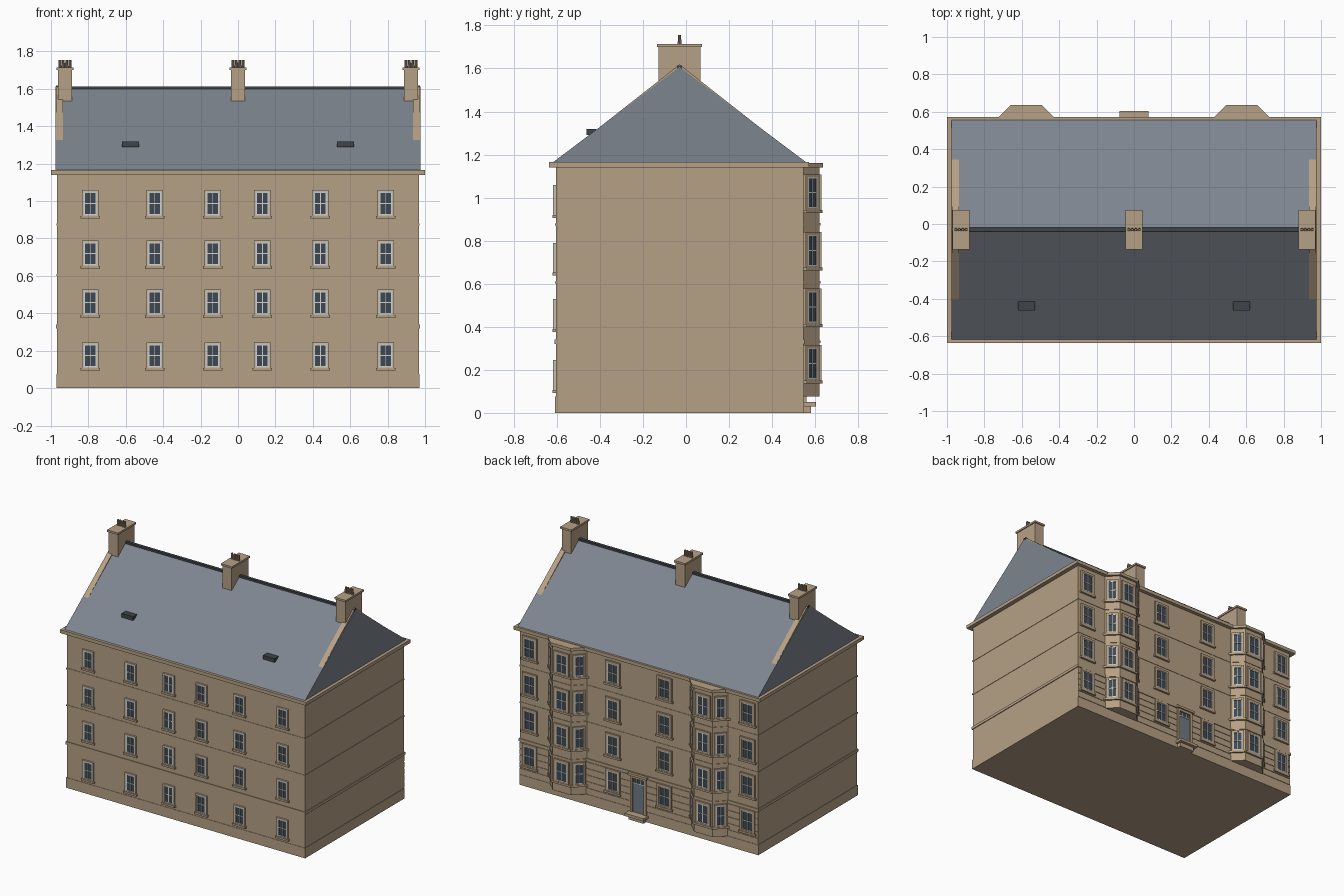
import bpy, bmesh, math
from mathutils import Matrix, Vector

if "Cube" in bpy.data.objects:
    bpy.data.objects.remove(bpy.data.objects["Cube"])


def material(name, rgb):
    m = bpy.data.materials.new(name)
    m.diffuse_color = (*rgb, 1)
    m.use_nodes = True
    m.node_tree.nodes["Principled BSDF"].inputs["Base Color"].default_value = m.diffuse_color
    return m


STONE = material("sandstone", (0.47, 0.355, 0.233))
PALE = material("pale stone", (0.57, 0.51, 0.42))
WHITE = material("white paint", (0.66, 0.65, 0.61))
GLASS = material("dark glass", (0.048, 0.065, 0.085))
SLATE = material("roof slate", (0.205, 0.235, 0.275))
DARK = material("dark metal", (0.05, 0.06, 0.07))
DOOR = material("grey blue door", (0.16, 0.195, 0.235))
POT = material("chimney pot clay", (0.33, 0.24, 0.16))

parts = {}


def part(name, mat):
    if name not in parts:
        parts[name] = (bmesh.new(), mat)
    return parts[name][0]


def box(name, mat, x, y, z, frame=Matrix()):
    """Box from (min, max) pairs, placed in a local frame."""
    size = Matrix.Diagonal((x[1] - x[0], y[1] - y[0], z[1] - z[0], 1))
    mid = Matrix.Translation((sum(x) / 2, sum(y) / 2, sum(z) / 2))
    bmesh.ops.create_cube(part(name, mat), size=1, matrix=frame @ mid @ size)


def prism(name, mat, points, offset):
    """Extrude a closed polygon by an offset vector."""
    bm = part(name, mat)
    face = bm.faces.new([bm.verts.new(p) for p in points])
    ext = bmesh.ops.extrude_face_region(bm, geom=[face], use_keep_orig=True)
    verts = [g for g in ext["geom"] if isinstance(g, bmesh.types.BMVert)]
    bmesh.ops.translate(bm, verts=verts, vec=Vector(offset))
    bmesh.ops.recalc_face_normals(bm, faces=bm.faces)


def window(prefix, pos, angle, w, h, border, trim, depth=0.012, sill=True):
    """Sash window; pos is the bottom centre, local -y points out of the wall."""
    f = Matrix.Translation(pos) @ Matrix.Rotation(angle, 4, 'Z')
    a, b, d = w / 2, border, (-depth, 0.004)
    s = prefix + "_window_surrounds"
    for k in (-1, 1):
        box(s, trim, sorted((k * a, k * (a - b))), d, (0, h), f)
    box(s, trim, (-a + b, a - b), d, (h - b, h), f)
    box(s, trim, (-a + b, a - b), d, (0, b * 0.6), f)
    if sill:
        box(prefix + "_window_sills", STONE, (-a - 0.008, a + 0.008), (-depth - 0.004, 0.004), (-0.014, 0), f)
    # glass and white sash bars
    i, z0, z1 = a - b, b * 0.6, h - b
    box(prefix + "_window_glass", GLASS, (-i, i), (-0.005, 0.002), (z0, z1), f)
    n, t, bd = prefix + "_window_sashes", 0.005, (-0.009, 0)
    for k in (-1, 1):
        box(n, WHITE, sorted((k * i, k * (i - t))), bd, (z0, z1), f)
    box(n, WHITE, (-t / 2, t / 2), bd, (z0, z1), f)
    for z in (z0, (z0 + z1) / 2 - t / 2, z1 - t):
        box(n, WHITE, (-i, i), bd, (z, z + t), f)


WX, Y0, Y1 = 0.968, -0.605, 0.545

# Main walls, plinth, string courses and eaves cornice
box("walls", STONE, (-WX, WX), (Y0, Y1), (0, 1.145))


def course(name, z, o):
    box(name, STONE, (-WX - o, WX + o), (Y0 - o, Y1 + o), z)


course("plinth", (0, 0.075), 0.003)
course("string_courses", (0.32, 0.34), 0.006)
course("string_courses", (0.60, 0.61), 0.003)
course("string_courses", (0.87, 0.88), 0.003)
box("eaves_cornice", STONE, (-1, 1), (-0.637, 0.572), (1.14, 1.165))

# Gabled slate roof and ridge
RY, RZ, EZ = -0.03, 1.607, 1.165
prism("roof", SLATE, [(-0.977, -0.617, EZ), (-0.977, 0.557, EZ), (-0.977, RY, RZ)], (1.954, 0, 0))
box("ridge", DARK, (-0.977, 0.977), (-0.011, 0.011), (-0.011, 0.006), Matrix.Translation((0, RY, RZ)))

# Sloping gable copings, fading into the roof
for x in (-0.973, 0.935):
    prism("gable_copings", STONE, [(x, -0.472, 1.272), (x, 0.412, 1.272), (x, RY, RZ + 0.012)], (0.038, 0, 0))

# Skylights
for x in (-0.575, 0.575):
    box("skylights", DARK, (x - 0.046, x + 0.046), (-0.463, -0.415), (1.29, 1.318))

# Chimney stacks with caps and pots
for x in (-0.925, 0, 0.925):
    box("chimney_stacks", STONE, (x - 0.038, x + 0.038), (-0.127, 0.067), (1.52, 1.702))
    box("chimney_caps", STONE, (x - 0.045, x + 0.045), (-0.135, 0.075), (1.70, 1.714))
    for k in range(4):
        bmesh.ops.create_cone(part("chimney_pots", POT), cap_ends=True, segments=8, radius1=0.009,
                              radius2=0.007, depth=0.045,
                              matrix=Matrix.Translation((x - 0.027 + 0.018 * k, RY, 1.733)))

# Front windows, four floors of six
for x in (-0.79, -0.445, -0.135, 0.13, 0.44, 0.79):
    for z in (0.107, 0.39, 0.652, 0.92):
        window("front", (x, Y0, z), 0, 0.09, 0.138, 0.011, PALE)

# Back windows on the flat wall
FLOORS = (0.15, 0.412, 0.675, 0.943)
for x in (-0.885, -0.21, 0.21, 0.885):
    for z in FLOORS:
        window("back", (x, Y1, z), math.pi, 0.12, 0.165, 0.017, STONE)

# Ground floor banded masonry on the back, leaving the doorway clear
for z in (0.08, 0.128, 0.176, 0.224, 0.272):
    for s in (-1, 1):
        box("banded_masonry", STONE, sorted((s * 0.065, s * WX)), (Y1 - 0.002, Y1 + 0.004), (z, z + 0.042))


def bay(name, cx, z0, z1, o=0.0):
    """Canted bay slice, grown outward by o."""
    a, b = 0.15 + 1.414 * o, 0.075 + 0.414 * o
    prism(name, STONE, [(cx - a, Y1, z0), (cx + a, Y1, z0), (cx + b, 0.62 + o, z0), (cx - b, 0.62 + o, z0)],
          (0, 0, z1 - z0))


# Canted bays with sill bands, lintel bands and cornice
for cx in (-0.575, 0.575):
    bay("bay_walls", cx, 0.075, 1.145)
    bay("bay_cornices", cx, 1.14, 1.162, 0.017)
    for z in FLOORS:
        bay("bay_sill_bands", cx, z - 0.014, z, 0.013)
        window("bay", (cx, 0.62, z), math.pi, 0.122, 0.165, 0.017, STONE, 0.01, False)
        for s in (-1, 1):
            window("bay", (cx + s * 0.1125, 0.5825, z), s * 0.75 * math.pi, 0.088, 0.165, 0.013, STONE, 0.01, False)
    for z in (0.325, 0.60, 0.87):
        bay("bay_string_courses", cx, z, z + 0.012, 0.004)

# Back doorway: surround, door, fanlight, hood and step
for s in (-1, 1):
    box("door_surround", STONE, sorted((s * 0.047, s * 0.065)), (Y1, Y1 + 0.014), (0.05, 0.31))
box("door_surround", STONE, (-0.065, 0.065), (Y1, Y1 + 0.014), (0.30, 0.318))
box("door", DOOR, (-0.047, 0.047), (Y1, Y1 + 0.006), (0.05, 0.262))
box("door_transom", WHITE, (-0.047, 0.047), (Y1, Y1 + 0.009), (0.262, 0.268))
box("fanlight", GLASS, (-0.047, 0.047), (Y1, Y1 + 0.006), (0.268, 0.30))
for x in (-0.016, 0.016):
    box("fanlight_bars", WHITE, (x - 0.002, x + 0.002), (Y1, Y1 + 0.008), (0.268, 0.30))
box("door_hood", STONE, (-0.077, 0.077), (Y1, Y1 + 0.025), (0.318, 0.335))
box("door_step", STONE, (-0.077, 0.077), (Y1, 0.603), (0.03, 0.05))
box("door_step", STONE, (-0.06, 0.06), (Y1, 0.58), (0.0, 0.03))

# Turn every collected part into an object
for name, (bm, mat) in parts.items():
    mesh = bpy.data.meshes.new(name)
    bm.to_mesh(mesh)
    bm.free()
    mesh.materials.append(mat)
    bpy.context.collection.objects.link(bpy.data.objects.new(name, mesh))
